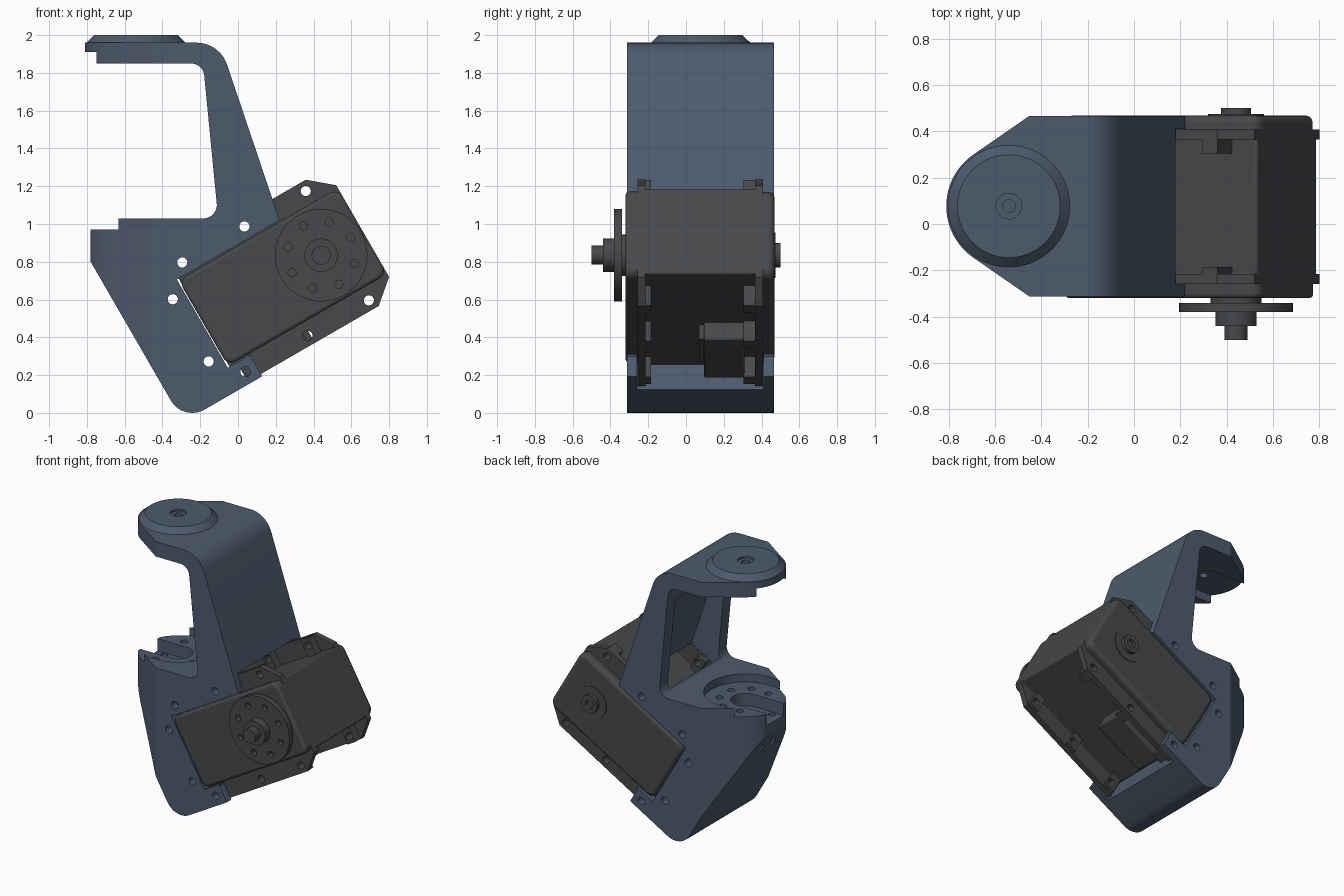
import bpy, bmesh
from math import cos, sin, pi, radians, sqrt
from mathutils import Vector

if "Cube" in bpy.data.objects:
    bpy.data.objects.remove(bpy.data.objects["Cube"])

Y0, Y1, YC = -0.313, 0.467, 0.077        # bracket sides and its mid line
PIVOT = (-0.54, YC)                      # vertical joint axis
AXLE = (0.44, 0.835)                     # servo output axis (x, z)


def material(name, rgb):
    m = bpy.data.materials.new(name)
    m.diffuse_color = (*rgb, 1)
    m.use_nodes = True
    m.node_tree.nodes["Principled BSDF"].inputs["Base Color"].default_value = m.diffuse_color
    return m


BLUE = material("bracket_blue", (0.075, 0.105, 0.155))
DARK = material("servo_dark", (0.062, 0.065, 0.068))


def W(u, v):
    """Servo frame (tilted 30 degrees) to world x, z."""
    return (0.24 + u * cos(pi / 6) - v * 0.5, 0.72 + u * 0.5 + v * cos(pi / 6))


def rect(u0, u1, v0, v1):
    return [W(u0, v0), W(u1, v0), W(u1, v1), W(u0, v1)]


def circle(c, r, n=48):
    return [(c[0] + r * cos(2 * pi * i / n), c[1] + r * sin(2 * pi * i / n)) for i in range(n)]


def rounded(pts, n=8):
    out = []
    for i, p in enumerate(pts):
        q = Vector(p[:2])
        if len(p) == 2:
            out.append(q)
            continue
        a = (Vector(pts[i - 1][:2]) - q).normalized()
        b = (Vector(pts[(i + 1) % len(pts)][:2]) - q).normalized()
        half = a.angle(b) / 2
        c = q + (a + b).normalized() * p[2] / sin(half)
        t = p[2] * cos(half) / sin(half)
        s, e = q + a * t - c, q + b * t - c
        out += [c + s.lerp(e, k / n).normalized() * p[2] for k in range(n + 1)]
    return out


def prism(name, pts, lo, hi, axis="y", mat=DARK, bevel=0, top=None, seg=3):
    """Extrude a polygon along y (points are x, z) or z (points are x, y)."""
    def put(p, h):
        return (p[0], h, p[1]) if axis == "y" else (p[0], p[1], h)
    bm = bmesh.new()
    a = [bm.verts.new(put(p, lo)) for p in pts]
    b = [bm.verts.new(put(p, hi)) for p in (top or pts)]
    bm.faces.new(a)
    bm.faces.new(b)
    for i in range(len(a)):
        j = (i + 1) % len(a)
        bm.faces.new((a[i], a[j], b[j], b[i]))
    bmesh.ops.recalc_face_normals(bm, faces=bm.faces)
    me = bpy.data.meshes.new(name)
    bm.to_mesh(me)
    bm.free()
    ob = bpy.data.objects.new(name, me)
    bpy.context.collection.objects.link(ob)
    me.materials.append(mat)
    if bevel:
        m = ob.modifiers.new("edge", "BEVEL")
        m.width, m.segments, m.limit_method, m.angle_limit = bevel, seg, "ANGLE", radians(40)
    return ob


def boolean(ob, pts, lo, hi, axis="y", op="DIFFERENCE"):
    cutter = prism("cutter", pts, lo, hi, axis, mat=ob.data.materials[0])
    cutter.hide_render = True
    m = ob.modifiers.new("cut", "BOOLEAN")
    m.operation, m.solver, m.object = op, "EXACT", cutter
    bpy.context.view_layer.objects.active = ob
    bpy.ops.object.modifier_apply(modifier=m.name)
    bpy.data.objects.remove(cutter)


def u_slot(r):
    """Round-ended slot at the pivot, open towards -x."""
    arc = [(PIVOT[0] + r * cos(t), YC + r * sin(t))
           for t in [-pi / 2 + pi * i / 24 for i in range(25)]]
    return arc + [(-1, YC + r), (-1, YC - r)]


# Bracket: side profile trimmed by the tapered, round-nosed plan
bracket = prism("bracket", rounded([
    (-0.78, 1.03), (-0.78, 0.80), (*W(-0.843, -0.4), 0.13), W(-0.36, -0.4), W(-0.36, -0.28),
    (0.22, 1.02), (-0.097, 1.96, 0.17), (-0.82, 1.96), (-0.82, 1.85),
    (-0.185, 1.85, 0.07), (-0.105, 1.03, 0.07)]), Y0, Y1, mat=BLUE)
ang = radians(124.7)
nose = [(PIVOT[0] + 0.27 * cos(ang + (2 * pi - 2 * ang) * i / 24),
         YC + 0.27 * sin(ang + (2 * pi - 2 * ang) * i / 24)) for i in range(25)]
ext = (nose[0][0] + 0.5 * sin(ang), nose[0][1] - 0.5 * cos(ang))
plan = [(1, ext[1]), ext] + nose + [(ext[0], 2 * YC - ext[1]), (1, 2 * YC - ext[1])]
boolean(bracket, plan, -0.2, 2.2, "z", "INTERSECT")

# Servo pocket, openings for the servo covers, hollow in the arm
boolean(bracket, rect(-0.5, 1, -0.7, 0.395), -0.26, 0.41)
boolean(bracket, rect(-0.495, 1, -0.27, 0.27), -0.6, 0.7)
boolean(bracket, [(-0.24, 1.72), (-0.1, 1.72), (0.13, 1.04), (0.05, 0.9),
                  (-0.1, 0.95), (-0.14, 1.1), (-0.24, 1.12)], -0.22, 0.37)

# Lower horn seat with slot and screw holes, upper idler slot
boolean(bracket, circle(PIVOT, 0.28, 64), 0.97, 1.2, "z")
boolean(bracket, u_slot(0.1), 0.88, 1.1, "z")
for i in range(8):
    t = pi / 8 + i * pi / 4
    boolean(bracket, circle((PIVOT[0] + 0.18 * cos(t), YC + 0.18 * sin(t)), 0.025, 16), 0.55, 1.1, "z")
boolean(bracket, u_slot(0.17), 1.7, 1.91, "z")
boolean(bracket, circle(PIVOT, 0.028, 24), 1.8, 2.1, "z")

# Screw holes through the bracket walls
screws = [(u, s * 0.334) for u in (0.33, -0.045, -0.425) for s in (1, -1)]
for u, v in screws[2:] + [(-0.566, 0.19), (-0.566, -0.19)]:
    boolean(bracket, circle(W(u, v), 0.027, 20), -0.6, 0.7)

# Round cap on the top plate
cap = prism("top_cap", circle(PIVOT, 0.268, 64), 1.955, 2.0, "z", BLUE,
            top=circle(PIVOT, 0.222, 64))
boolean(cap, circle(PIVOT, 0.055, 32), 1.985, 2.1, "z")
boolean(cap, circle(PIVOT, 0.028, 24), 1.9, 2.1, "z")

# Servo case and covers
prism("servo_case", rect(-0.485, 0.485, -0.26, 0.26), -0.25, 0.405, bevel=0.012)
prism("servo_front_cover", rounded([(*p, 0.05) for p in rect(-0.49, 0.485, -0.262, 0.262)]),
      -0.32, -0.2, bevel=0.018)
prism("servo_back_cover", rounded([(*p, 0.06) for p in rect(-0.49, 0.485, -0.265, 0.265)]),
      0.36, 0.468, bevel=0.03, seg=4)

# Mounting flanges with a thicker lug at each screw
outline = [W(-0.485, -0.386), W(0.36, -0.386), W(0.485, -0.28),
           W(0.485, 0.28), W(0.36, 0.386), W(-0.485, 0.386)]
for side, lo, hi, l0, l1 in (("front", -0.258, -0.215, -0.23, -0.185),
                             ("back", 0.365, 0.408, 0.305, 0.38)):
    flange = prism(f"servo_{side}_flange", outline, lo, hi)
    for u, v in screws:
        s = 1 if v > 0 else -1
        lug = prism(f"servo_{side}_lug", rect(u - 0.045, u + 0.03, *sorted((s * 0.25, s * 0.384))), l0, l1)
        for part in (flange, lug):
            boolean(part, circle(W(u, v), 0.027, 20), -0.6, 0.7)

# Cable connector under the case
prism("connector_block", rect(-0.44, -0.03, -0.365, -0.25), 0.095, 0.31, bevel=0.01)
prism("connector_lip", rect(-0.30, -0.06, -0.345, -0.25), 0.07, 0.11)

# Output horn, hub and shaft
horn = prism("output_horn", circle(AXLE, 0.245, 64), -0.38, -0.34)
for i in range(8):
    t = radians(31 + 45 * i)
    boolean(horn, circle((AXLE[0] + 0.18 * cos(t), AXLE[1] + 0.18 * sin(t)), 0.022, 16), -0.5, -0.2)
prism("horn_neck", circle(AXLE, 0.11), -0.345, -0.3)
prism("horn_hub", circle(AXLE, 0.088), -0.44, -0.35)
prism("output_shaft", circle(AXLE, 0.05), -0.5, -0.4)

# Rear idler boss
prism("idler_ring", circle(AXLE, 0.12), 0.44, 0.474)
idler = prism("idler_boss", circle(AXLE, 0.065), 0.44, 0.5)
boolean(idler, circle(AXLE, 0.032, 24), 0.475, 0.6)

# Smooth shading with sharp edges kept
for ob in bpy.context.scene.objects:
    ob.select_set(True)
bpy.context.view_layer.objects.active = bracket
bpy.ops.object.shade_smooth_by_angle(angle=radians(30))
